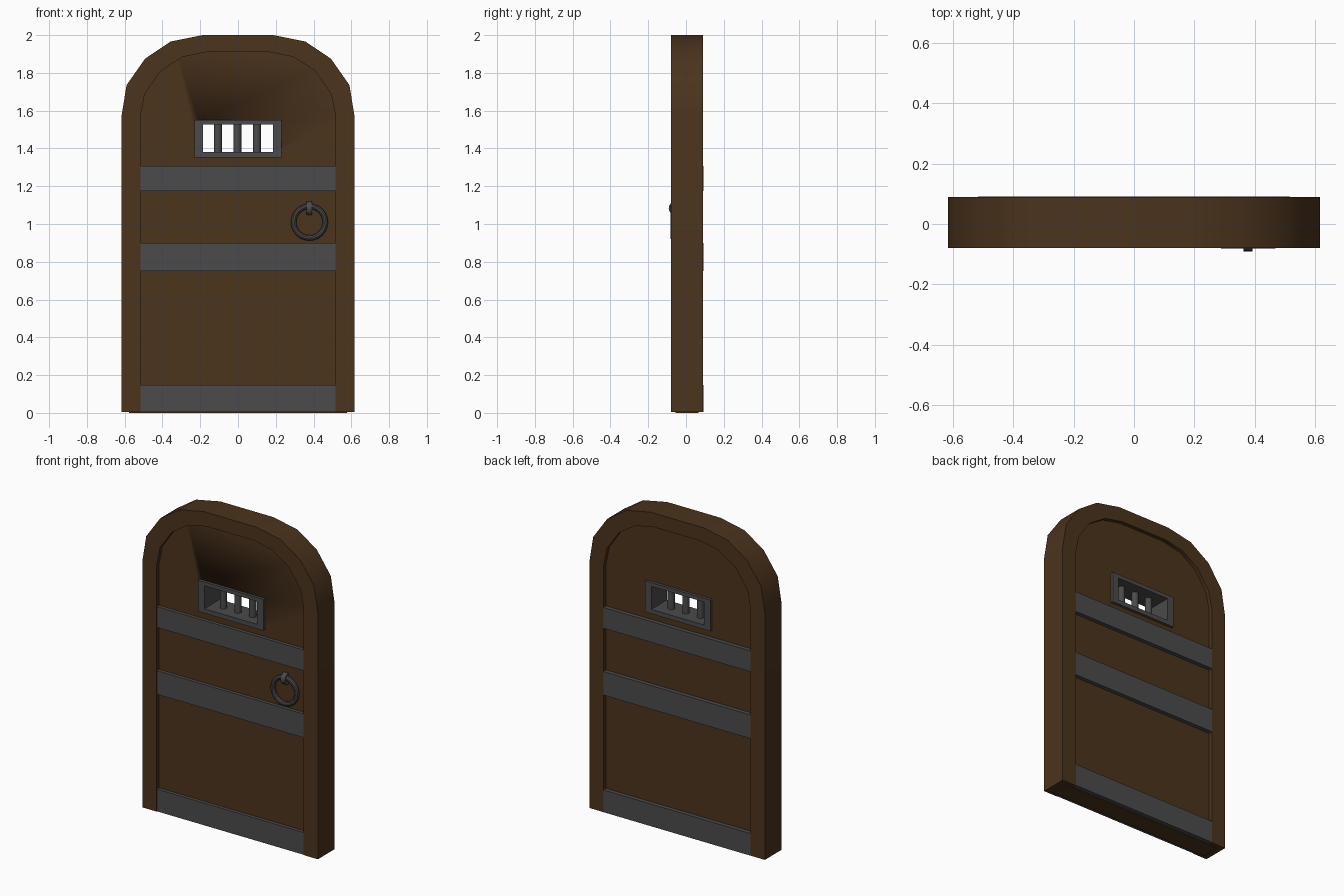
import bpy, bmesh, math
from mathutils import Matrix

if "Cube" in bpy.data.objects:
    bpy.data.objects.remove(bpy.data.objects["Cube"])


def material(name, color):
    m = bpy.data.materials.new(name)
    m.diffuse_color = color
    m.use_nodes = True
    m.node_tree.nodes["Principled BSDF"].inputs["Base Color"].default_value = m.diffuse_color
    return m


WOOD = material("dark_wood", (0.07, 0.033, 0.012, 1))
IRON = material("iron", (0.07, 0.07, 0.07, 1))


def finish(bm, name, mat, smooth=True):
    bmesh.ops.recalc_face_normals(bm, faces=bm.faces)
    me = bpy.data.meshes.new(name)
    bm.to_mesh(me)
    bm.free()
    if smooth:
        me.shade_smooth()
        me.set_sharp_from_angle(angle=math.radians(35))
    me.materials.append(mat)
    ob = bpy.data.objects.new(name, me)
    bpy.context.collection.objects.link(ob)
    return ob


def extrude_y(bm, depth):
    res = bmesh.ops.extrude_face_region(bm, geom=bm.faces[:])
    verts = [g for g in res["geom"] if isinstance(g, bmesh.types.BMVert)]
    bmesh.ops.translate(bm, verts=verts, vec=(0, depth, 0))


def band_between(name, outer, inner, y0, y1, mat, closed):
    """Extruded strip between two matching x-z outlines."""
    bm = bmesh.new()
    o = [bm.verts.new((x, y0, z)) for x, z in outer]
    i = [bm.verts.new((x, y0, z)) for x, z in inner]
    n = len(o)
    for k in range(n if closed else n - 1):
        j = (k + 1) % n
        bm.faces.new((o[k], o[j], i[j], i[k]))
    extrude_y(bm, y1 - y0)
    return finish(bm, name, mat)


def prism(name, outline, y0, y1, mat):
    bm = bmesh.new()
    bm.faces.new([bm.verts.new((x, y0, z)) for x, z in outline])
    extrude_y(bm, y1 - y0)
    return finish(bm, name, mat)


def rect(x, z0, z1):
    return [(-x, z0), (x, z0), (x, z1), (-x, z1)]


def mirrored(half):
    return half + [(-x, z) for x, z in reversed(half)]


def cylinder(name, r, length, sides, matrix, mat):
    bm = bmesh.new()
    bmesh.ops.create_cone(bm, cap_ends=True, segments=sides, radius1=r,
                          radius2=r, depth=length, matrix=matrix)
    return finish(bm, name, mat, sides > 12)


# Arched surround
outer = [(.617, .005), (.617, 1.57), (.59, 1.735), (.492, 1.875), (.357, 1.966), (.187, 2.0)]
inner = [(.517, .005), (.517, 1.57), (.494, 1.687), (.409, 1.81), (.295, 1.884), (.165, 1.911)]
band_between("door_frame", mirrored(outer), mirrored(inner), -.079, .089, WOOD, False)

# Door leaf, let into the surround, with a window opening
mid = [(a * .6 + c * .4, b * .6 + d * .4) for (a, b), (c, d) in zip(outer, inner)]
mid[0] = (mid[0][0], 0)
panel = prism("door_panel", mirrored(mid), -.055, .065, WOOD)
cutter = prism("window_cutter", rect(.205, 1.365, 1.54), -.2, .2, WOOD)
cutter.hide_render = True
cutter.hide_set(True)
cut = panel.modifiers.new("window_opening", 'BOOLEAN')
cut.object = cutter
cut.solver = 'EXACT'

# Iron straps wrapping both faces
for name, z0, z1 in (("upper_strap", 1.175, 1.307), ("middle_strap", .75, .9),
                     ("kick_strap", .006, .147)):
    prism(name, rect(.517, z0, z1), -.077, .0915, IRON)

# Barred window
band_between("window_frame", rect(.23, 1.352, 1.55), rect(.186, 1.38, 1.526),
             -.073, .083, IRON, True)
for k, x in enumerate((-.106, -.003, .1)):
    cylinder(f"window_bar_{k + 1}", .021, .16, 16,
             Matrix.Translation((x, .005, 1.453)), IRON)

# Ring handle
bpy.ops.mesh.primitive_torus_add(major_segments=24, minor_segments=10, major_radius=.084,
                                 minor_radius=.0145, location=(.378, -.068, 1.01),
                                 rotation=(math.pi / 2, 0, 0))
ring = bpy.context.object
ring.name = "ring_handle"
ring.data.materials.append(IRON)
bpy.ops.object.shade_smooth_by_angle()

# Staple holding the ring
cylinder("ring_staple", .0365, .03, 16,
         Matrix.Translation((.378, -.055, 1.083)) @ Matrix.Rotation(math.pi / 2, 4, 'Y'), IRON)
